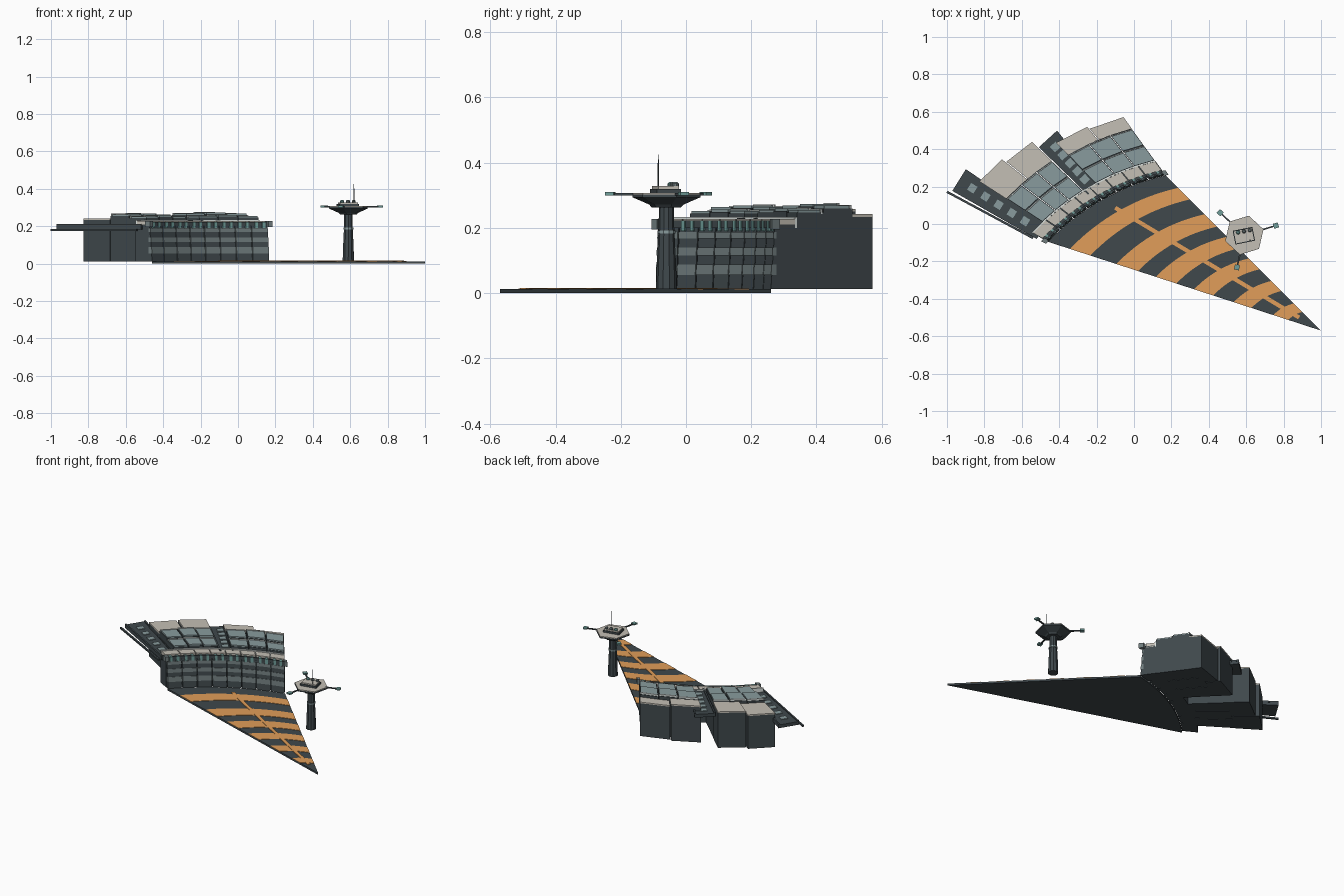
import bpy, bmesh, math
from mathutils import Vector, Matrix

if "Cube" in bpy.data.objects:
    bpy.data.objects.remove(bpy.data.objects["Cube"])

def mat(name, c):
    m = bpy.data.materials.new(name)
    m.diffuse_color = (*c, 1)
    m.use_nodes = True
    m.node_tree.nodes["Principled BSDF"].inputs["Base Color"].default_value = m.diffuse_color
    return m

DARK = mat("dark_slate", (.05, .065, .072))
MID = mat("mid_grey", (.16, .20, .205))
GLASS = mat("glass", (.25, .33, .34))
LIGHT = mat("pale_stone", (.55, .52, .46))
WHITE = mat("white_trim", (.7, .75, .73))
ORANGE = mat("orange_paint", (.75, .34, .10))
TEAL = mat("teal", (.16, .34, .32))

P0, P1, APEX = Vector((-.46, -.095)), Vector((.17, .26)), Vector((1.0, -.57))
CHORD = P1 - P0
BULGE = Vector((-CHORD.y, CHORD.x)).normalized() * .053

def rim(u):
    return P0 + CHORD * u + BULGE * 4 * u * (1 - u)

def roof(u, v):
    """Building plan: u along the curved front, v outward from it."""
    a = math.radians(29 + 25 * u + 14 * u * (1 - u))
    return rim(u) + Vector((-math.cos(a), math.sin(a))) * v

def apron(u, t):
    """Apron plan: t runs from the curved front to the apex."""
    return rim(u).lerp(APEX, t)

def finish(name, bm, material, smooth=False):
    bmesh.ops.recalc_face_normals(bm, faces=bm.faces)
    me = bpy.data.meshes.new(name)
    bm.to_mesh(me)
    bm.free()
    ob = bpy.data.objects.new(name, me)
    bpy.context.collection.objects.link(ob)
    me.materials.append(material)
    return ob

def prism(bm, bottom, top):
    """Closed solid between two 3D outlines."""
    b = [bm.verts.new(p) for p in bottom]
    t = [bm.verts.new(p) for p in top]
    n = len(b)
    bm.faces.new(b)
    bm.faces.new(t)
    for i in range(n):
        bm.faces.new((b[i], b[(i + 1) % n], t[(i + 1) % n], t[i]))

def outline(f, u0, u1, v0, v1, n):
    us = [u0 + (u1 - u0) * i / n for i in range(n + 1)]
    return [f(u, v0) for u in us] + [f(u, v1) for u in reversed(us)]

def patches(name, f, items, material, n=1):
    """items: (u0, u1, v0, v1, z0, z1 [, front shift at the top])."""
    bm = bmesh.new()
    for u0, u1, v0, v1, z0, z1, *s in items:
        shift = s[0] if s else 0
        lo = [p.to_3d() + Vector((0, 0, z0)) for p in outline(f, u0, u1, v0, v1, n)]
        hi = [p.to_3d() + Vector((0, 0, z1)) for p in outline(f, u0, u1, v0 + shift, v1, n)]
        prism(bm, lo, hi)
    return finish(name, bm, material)

def beam(bm, a, b, w0, w1, z0, z1):
    """Flat tapered bar between two plan points."""
    a, b = Vector(a), Vector(b)
    d = (b - a).normalized()
    s = Vector((-d.y, d.x))
    pts = [a - s * w0 / 2, b - s * w1 / 2, b + s * w1 / 2, a + s * w0 / 2]
    prism(bm, [(p.x, p.y, z0) for p in pts], [(p.x, p.y, z1) for p in pts])

# Triangular apron with painted bands and a centre line
bm = bmesh.new()
tri = [rim(i / 16) for i in range(17)] + [APEX]
prism(bm, [(p.x, p.y, 0) for p in tri], [(p.x, p.y, .012) for p in tri])
finish("apron", bm, DARK)
bands = [(.08, .155), (.25, .33), (.395, .47), (.535, .605), (.68, .745), (.825, .88)]
patches("apron_bands", apron, [(0, 1, a, b, .011, .0145) for a, b in bands], ORANGE, 16)
bm = bmesh.new()
beam(bm, apron(.5, .06), apron(.5, .9), .022, .022, .011, .016)
finish("apron_centre_line", bm, ORANGE)

# Curved front wall: eight bays of stacked dark and light bands
BAYS = 8
bays = [(i / BAYS + .003, (i + 1) / BAYS - .003) for i in range(BAYS)]
def wall(name, levels, material, v0):
    patches(name, roof, [(a, b, v0 + z0 * .08, .1, z0, z1, (z1 - z0) * .08)
                         for a, b in bays for z0, z1 in levels], material)
wall("wall_dark_bands", [(.012, .055), (.088, .115), (.14, .168), (.188, .21)], DARK, 0)
wall("wall_light_bands", [(.055, .088), (.115, .14), (.168, .188)], MID, -.003)
patches("wall_core", roof, [(0, 1, .022, .1, .012, .2)], DARK, 16)
patches("wall_coping", roof, [(0, 1, .012, .022, .2, .222)], DARK, 16)
patches("front_roof_panels", roof, [(a, b, .035, .092, .2, .228) for a, b in bays], LIGHT)
patches("front_roof_edge", roof, [(0, 1, .092, .1, .2, .234)], WHITE, 16)
patches("wall_windows", roof, [(a + o, a + o + .022, .008, .035, .19, .222)
                               for a, b in bays for o in (.02, .075)], TEAL)
patches("wall_end_pods", roof, [(-.02, .01, .0, .03, .195, .228),
                                (.99, 1.02, .0, .03, .195, .228)], MID)

# Two halls behind the wall, each in stepped rows of columns
def hall(side, u0, u1, rows, backs):
    cols = [(u0 + (u1 - u0) * i / 3 + .002, u0 + (u1 - u0) * (i + 1) / 3 - .002) for i in range(3)]
    body, glass, trim = [], [], []
    for v0, v1, z in rows:
        for k, (a, b) in enumerate(cols):
            h = z + (.005 if k == 1 else 0)
            body.append((a, b, v0, v1, .012, h - .008))
            glass.append((a + .004, b - .004, v0 + .004, v1 - .012, h - .012, h))
            trim.append((a, b, v1 - .01, v1 - .004, h - .012, h + .003))
    patches(side + "_hall_body", roof, body, DARK)
    patches(side + "_hall_glass_roof", roof, glass, GLASS)
    patches(side + "_hall_roof_trim", roof, trim, WHITE)
    v0 = rows[-1][1]
    patches(side + "_hall_rear_blocks", roof, [(a, b, v0, v, .012, z - .008) for a, b, v, z in backs], DARK)
    patches(side + "_hall_rear_roofs", roof, [(a, b, v0, v, z - .008, z) for a, b, v, z in backs], LIGHT)

hall("right", .55, 1, [(.1, .2, .255), (.2, .31, .268)],
     [(.55, .765, .40, .258), (.77, 1, .385, .242)])
hall("left", .1, .45, [(.1, .21, .252), (.21, .33, .264)],
     [(.1, .265, .50, .242), (.27, .45, .475, .256)])

# Cantilevered piers with roof windows and a side rail
def pier(name, a, b, w0, w1, z):
    a, b = Vector(a), Vector(b)
    d = (b - a).normalized()
    s = Vector((-d.y, d.x))
    bm = bmesh.new()
    beam(bm, a, b, w0, w1, z - .022, z)
    finish(name + "_deck", bm, DARK)
    bm = bmesh.new()
    for k in (-1, 1):
        beam(bm, a + s * k * w0 * .47, b + s * k * w1 * .47, .01, .01, z - .004, z + .006)
    finish(name + "_kerbs", bm, DARK)
    bm = bmesh.new()
    for i in range(5):
        c = a.lerp(b, .2 + .16 * i)
        beam(bm, c - d * .02, c + d * .02, .042, .042, z - .004, z + .004)
    finish(name + "_windows", bm, GLASS)
    return s

pier("left_pier", (-.495, -.04), (-.935, .235), .09, .135, .205)
pier("middle_pier", (-.215, .185), (-.46, .455), .08, .13, .225)
bm = bmesh.new()
beam(bm, (-.54, -.075), (-1.0, .172), .012, .012, .174, .184)
beam(bm, (-.29, .18), (-.54, .425), .012, .012, .19, .2)
finish("pier_rails", bm, DARK)

# Control tower, turned from ring profiles
C = Vector((.59, -.06, 0))
TURN = math.radians(17)
def turned(name, profile, sides, material, centre=C):
    bm = bmesh.new()
    rings = [[bm.verts.new(centre + Vector((r * math.cos(TURN + math.tau * i / sides),
              r * math.sin(TURN + math.tau * i / sides), z))) for i in range(sides)] for r, z in profile]
    for lo, hi in zip(rings, rings[1:]):
        for i in range(sides):
            j = (i + 1) % sides
            bm.faces.new((lo[i], lo[j], hi[j], hi[i]))
    bm.faces.new(rings[0])
    bm.faces.new(rings[-1])
    return finish(name, bm, material)

turned("tower_stem", [(.032, .012), (.029, .1), (.024, .2), (.023, .27)], 10, DARK)
turned("tower_collar", [(.028, .183), (.028, .192)], 10, GLASS)
turned("tower_dish", [(.045, .262), (.055, .272), (.107, .294), (.107, .302)], 6, DARK)
turned("tower_deck", [(.106, .302), (.106, .307)], 6, LIGHT)
bm = bmesh.new()
beam(bm, (.535, -.073), (.64, -.052), .075, .075, .305, .32)
finish("tower_cabin", bm, DARK)
bm = bmesh.new()
beam(bm, (.54, -.072), (.635, -.053), .065, .065, .32, .328)
finish("tower_cabin_roof", bm, LIGHT)
for i in range(3):
    turned("cabin_vent", [(.011, .328), (.011, .336), (.006, .341)], 10, MID if i else TEAL,
           Vector((.557 + .031 * i, -.045 + .006 * i, 0)))
turned("tower_mast", [(.003, .325), (.0012, .425)], 6, DARK, Vector((.62, -.085, 0)))

# Three booms with sensor boxes
arms, boxes = bmesh.new(), bmesh.new()
for k in range(3):
    d = Vector((math.cos(TURN + k * math.tau / 3), math.sin(TURN + k * math.tau / 3)))
    c = C.to_2d()
    beam(arms, c + d * .09, c + d * .17, .008, .008, .3, .307)
    beam(boxes, c + d * .163, c + d * .19, .027, .027, .3, .31)
finish("tower_booms", arms, DARK)
finish("boom_boxes", boxes, TEAL)
